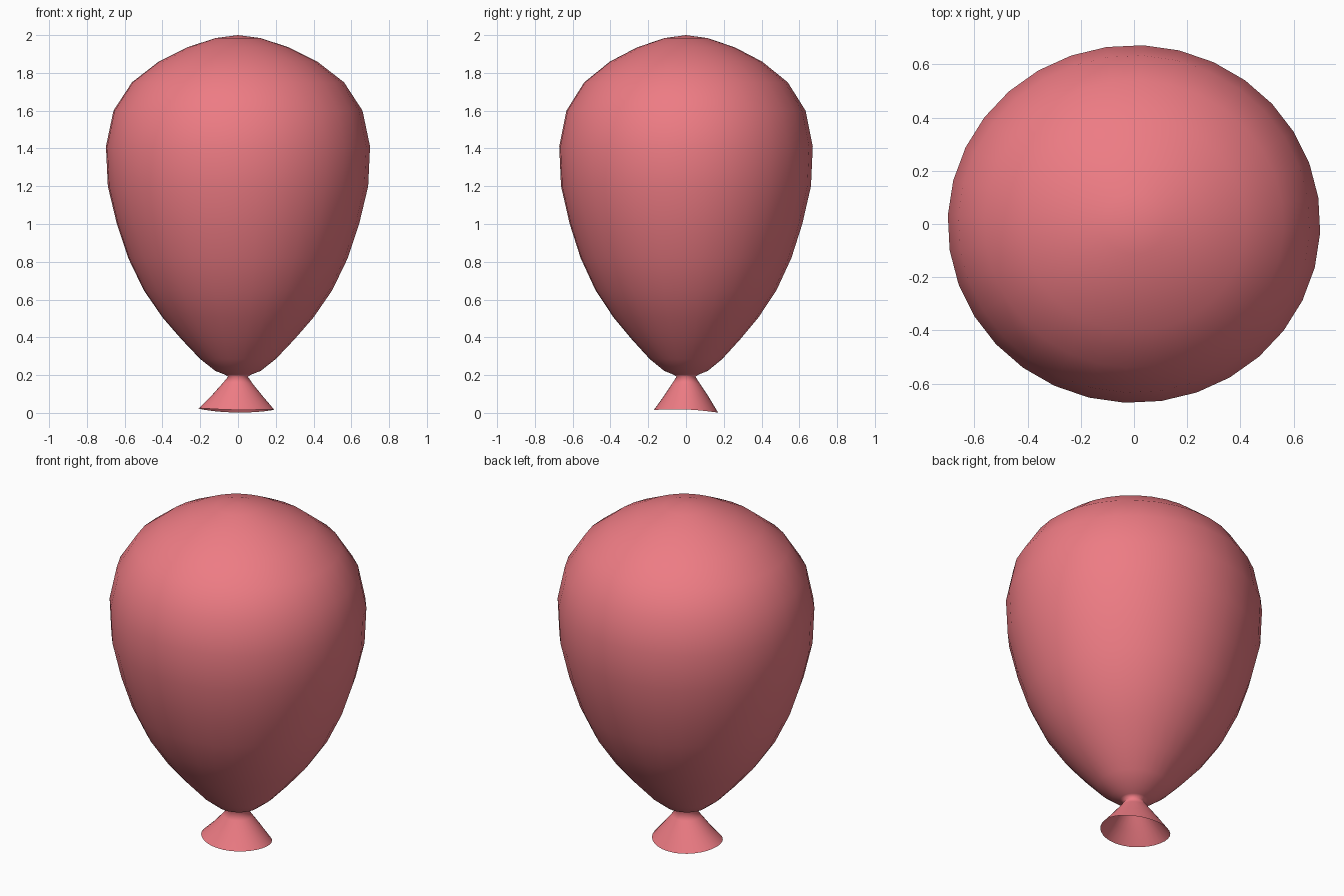
import bpy, bmesh
from math import sin, cos, tau

if "Cube" in bpy.data.objects:
    bpy.data.objects.remove(bpy.data.objects["Cube"])

SIDES = 32

mat = bpy.data.materials.new("balloon_red")
mat.diffuse_color = (0.85, 0.2, 0.23, 1)
mat.use_nodes = True
mat.node_tree.nodes["Principled BSDF"].inputs["Base Color"].default_value = mat.diffuse_color


def ring(bm, rx, ry, z, cx=0.0, wave=None):
    """Add one elliptical loop of vertices."""
    verts = []
    for i in range(SIDES):
        a = tau * (i - 0.25) / SIDES
        dz = wave(a) if wave else 0.0
        verts.append(bm.verts.new((cx + rx * cos(a), ry * sin(a), z + dz)))
    return verts


def skin(bm, rings):
    """Bridge consecutive loops, listed from top to bottom."""
    for up, low in zip(rings, rings[1:]):
        for i in range(SIDES):
            j = (i + 1) % SIDES
            bm.faces.new((up[i], low[i], low[j], up[j]))


# Body profile: (radius, z) from crown to knot
body = [(0.12, 1.984), (0.27, 1.935), (0.42, 1.86), (0.562, 1.75),
        (0.66, 1.60), (0.70, 1.41), (0.69, 1.20), (0.642, 1.0),
        (0.582, 0.82), (0.50, 0.65), (0.40, 0.505), (0.30, 0.39),
        (0.20, 0.285), (0.12, 0.222), (0.075, 0.205), (0.052, 0.192)]

bm = bmesh.new()
rings = [ring(bm, r, r * 0.96, z) for r, z in body]

# Open flared mouth with an uneven rim
rings.append(ring(bm, 0.082, 0.075, 0.153, -0.003))
rings.append(ring(bm, 0.14, 0.120, 0.085, -0.006))
rings.append(ring(bm, 0.20, 0.17, 0.015, -0.009,
                  lambda a: -0.007 * sin(a) + 0.006 * cos(2 * a)
                  - 0.003 * cos(a)))
skin(bm, rings)

# Crown cap
crown = bm.verts.new((0, 0, 2.0))
top = rings[0]
for i in range(SIDES):
    bm.faces.new((crown, top[i], top[(i + 1) % SIDES]))

for f in bm.faces:
    f.smooth = True
mesh = bpy.data.meshes.new("balloon")
bm.to_mesh(mesh)
bm.free()
mesh.materials.append(mat)
obj = bpy.data.objects.new("balloon", mesh)
bpy.context.collection.objects.link(obj)
